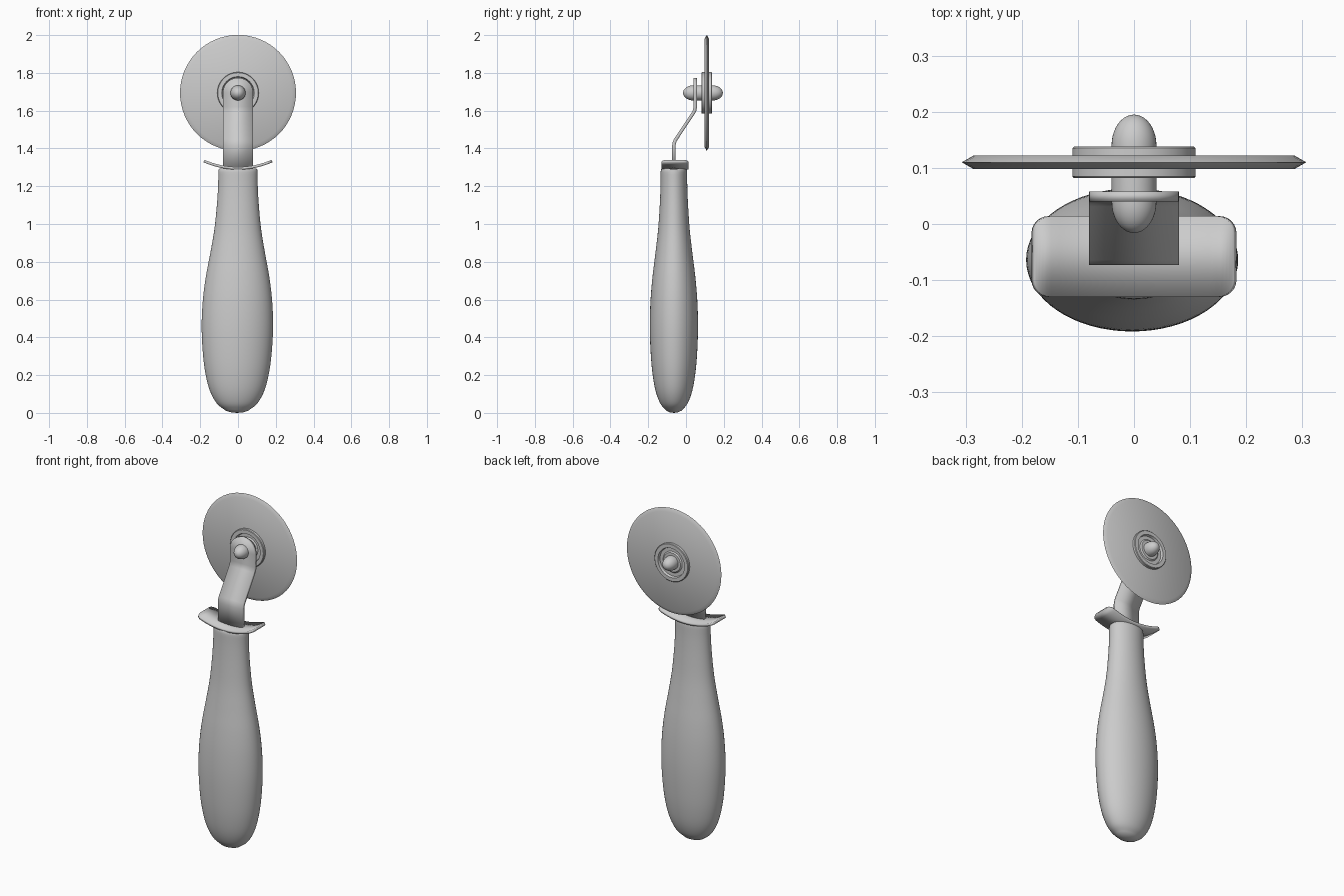
import bpy, bmesh, math
from mathutils import Vector

if "Cube" in bpy.data.objects:
    bpy.data.objects.remove(bpy.data.objects["Cube"])

HANDLE_Y = -0.064
HUB_Z = 1.694


def finish(name, bm, angle=35):
    bmesh.ops.remove_doubles(bm, verts=bm.verts, dist=1e-5)
    bmesh.ops.recalc_face_normals(bm, faces=bm.faces)
    me = bpy.data.meshes.new(name)
    bm.to_mesh(me)
    bm.free()
    ob = bpy.data.objects.new(name, me)
    bpy.context.collection.objects.link(ob)
    bpy.ops.object.select_all(action='DESELECT')
    ob.select_set(True)
    bpy.context.view_layer.objects.active = ob
    bpy.ops.object.shade_smooth_by_angle(angle=math.radians(angle))
    return ob


def lathe(name, profile, place, n=64):
    """Spin (radius, height) pairs; place(a, b, h) maps to world space."""
    bm = bmesh.new()
    rings = []
    for r, h in profile:
        if r < 1e-6:
            rings.append([bm.verts.new(place(0, 0, h))] * n)
        else:
            rings.append([bm.verts.new(place(r * math.cos(2 * math.pi * i / n),
                                             r * math.sin(2 * math.pi * i / n), h))
                          for i in range(n)])
    for lo, hi in zip(rings, rings[1:]):
        for i in range(n):
            j = (i + 1) % n
            face = list(dict.fromkeys((lo[i], lo[j], hi[j], hi[i])))
            if len(face) > 2:
                bm.faces.new(face)
    return finish(name, bm)


def plate(name, rows, thickness):
    """Sheet metal from rows of edge point pairs."""
    bm = bmesh.new()
    vs = [(bm.verts.new(a), bm.verts.new(b)) for a, b in rows]
    for (a, b), (c, d) in zip(vs, vs[1:]):
        bm.faces.new((a, b, d, c))
    ob = finish(name, bm)
    mod = ob.modifiers.new("thickness", 'SOLIDIFY')
    mod.thickness = thickness
    mod.offset = 0
    mod.use_even_offset = True
    return ob


def spline(pts, steps=5):
    p = [Vector(q) for q in pts]
    p = [2 * p[0] - p[1]] + p + [2 * p[-1] - p[-2]]
    out = []
    for a, b, c, d in zip(p, p[1:], p[2:], p[3:]):
        for k in range(steps):
            t = k / steps
            out.append(0.5 * (2 * b + (c - a) * t + (2 * a - 5 * b + 4 * c - d) * t * t
                              + (3 * b - a - 3 * c + d) * t ** 3))
    return out + [p[-2]]


# Oval handle with rounded butt
side = spline([(0.06, 0.012), (0.107, 0.05), (0.145, 0.12), (0.17, 0.22), (0.184, 0.34),
               (0.189, 0.47), (0.183, 0.6), (0.168, 0.72), (0.146, 0.84), (0.124, 0.97),
               (0.111, 1.1), (0.105, 1.2), (0.104, 1.275)])
profile = [(0, 0), (0.032, 0.003)] + [tuple(v) for v in side]
profile += [(0.102, 1.288), (0.096, 1.294), (0, 1.294)]
lathe("handle", profile, lambda a, b, h: (a - 0.004 * (1.3 - h), HANDLE_Y + b * 0.675, h))

# Curved finger guard with rounded corners
HX, HY, CR = 0.18, 0.072, 0.03
xs = [-HX + CR * (1 - math.cos(k * math.pi / 12)) for k in range(7)]
xs += [-0.15 + 0.3 * k / 20 for k in range(1, 20)]
xs += [-x for x in reversed(xs[:7])]
rows = []
for x in xs:
    over = max(0, abs(x) - (HX - CR))
    w = HY - CR + math.sqrt(max(0, CR * CR - over * over))
    z = 1.295 + 0.038 * (x / HX) ** 2
    rows.append(((x, -0.058 - w, z), (x, -0.058 + w, z)))
plate("finger_guard", rows, 0.014)

# Cranked bracket with rounded top
path = [(-0.064, 1.29), (-0.064, 1.415), (-0.062, 1.43), (-0.056, 1.445),
        (0.039, 1.588), (0.046, 1.602), (0.049, 1.62)]
rows = [((-0.08, y, z), (0.08, y, z)) for y, z in path]
for k in range(12):
    t = math.radians(k * 8)
    w, z = 0.08 * math.cos(t), HUB_Z + 0.08 * math.sin(t)
    rows.append(((-w, 0.049, z), (w, 0.049, z)))
plate("bracket", rows, 0.018)


def on_axle(a, b, h):
    return (a, h, HUB_Z + b)


# Cutting wheel with bevelled edge
lathe("cutting_wheel", [(0, 0.098), (0.286, 0.098), (0.307, 0.11),
                        (0.286, 0.122), (0, 0.122)], on_axle)

# Hub: raised rim and inner boss with a groove between, mirrored on both faces
half = [(0, 0.020), (0.055, 0.020), (0.062, 0.014), (0.082, 0.014),
        (0.086, 0.028), (0.107, 0.028), (0.11, 0.025)]
hub = [(r, 0.11 - d) for r, d in half] + [(r, 0.11 + d) for r, d in reversed(half)]
lathe("hub", hub, on_axle)

# Axle pin with domed ends
dome = [(0.04 * math.sin(math.radians(a)), math.cos(math.radians(a)))
        for a in range(0, 91, 9)]
pin = [(r, 0.04 - 0.056 * c) for r, c in dome]
pin += [(r, 0.14 + 0.055 * c) for r, c in reversed(dome)]
lathe("axle_pin", pin, on_axle, 40)
